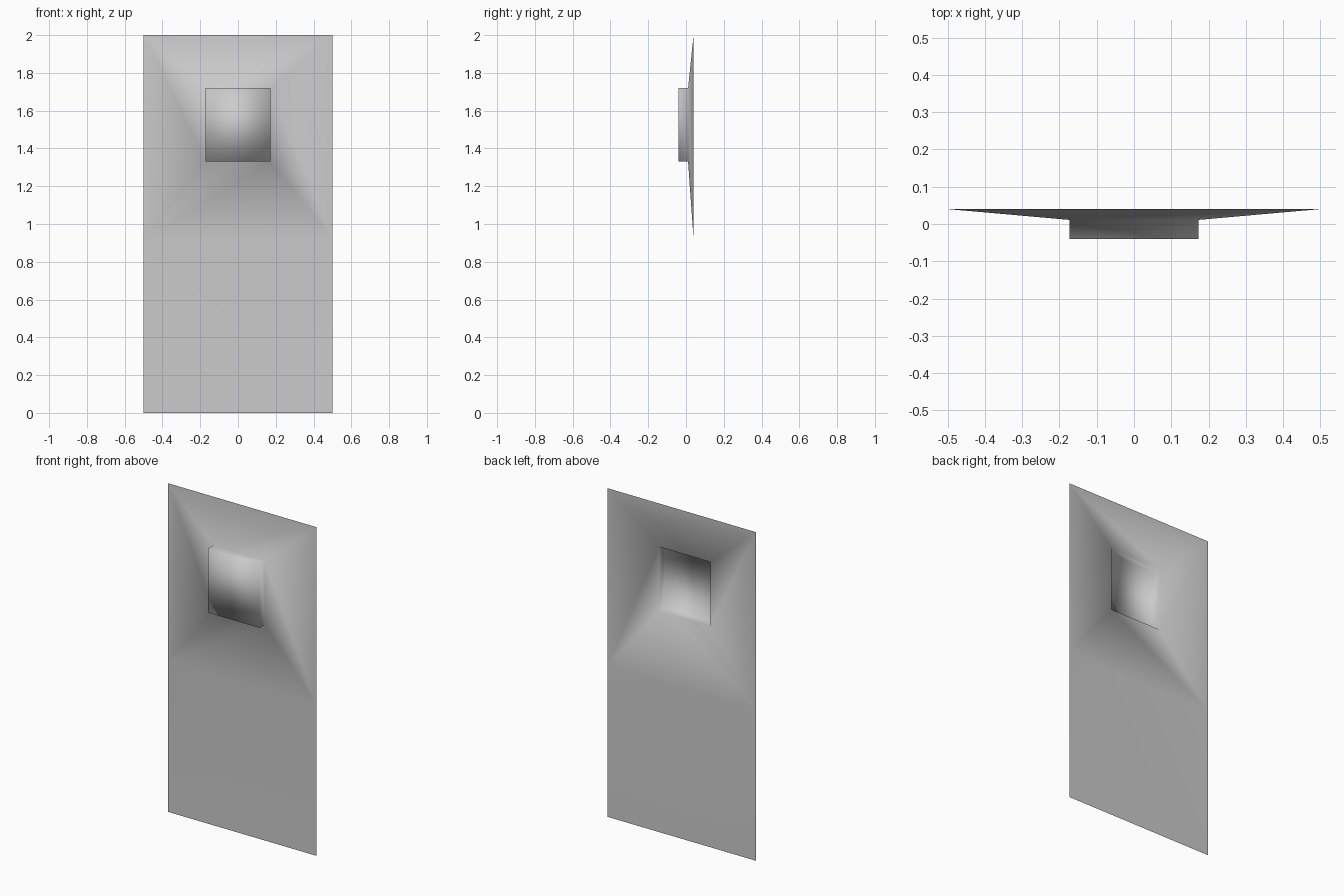
import bpy, bmesh

if "Cube" in bpy.data.objects:
    bpy.data.objects.remove(bpy.data.objects["Cube"])

bm = bmesh.new()


def ring(x, z0, z1, y):
    """Rectangle of four vertices, counter-clockwise seen from the front."""
    return [bm.verts.new(p) for p in
            ((-x, y, z0), (x, y, z0), (x, y, z1), (-x, y, z1))]


# Funnel rim, foot of the raised block, and front of the block
rings = [ring(0.5, 0.92, 2.0, 0.04),
         ring(0.173, 1.33, 1.72, 0.011),
         ring(0.173, 1.33, 1.72, -0.04)]

# Sloped funnel walls and straight block walls
for outer, inner in zip(rings, rings[1:]):
    for i in range(4):
        j = (i + 1) % 4
        bm.faces.new((outer[i], outer[j], inner[j], inner[i]))

# Front cap of the block
bm.faces.new(rings[-1])

# Flat lower panel
left, right = (bm.verts.new((x, 0.04, 0.0)) for x in (-0.5, 0.5))
bm.faces.new((left, right, rings[0][1], rings[0][0]))

# Smooth single-sheet surface, open at the back
for f in bm.faces:
    f.smooth = True
mesh = bpy.data.meshes.new("embossed_panel")
bm.to_mesh(mesh)
bm.free()
panel = bpy.data.objects.new("embossed_panel", mesh)
bpy.context.collection.objects.link(panel)
